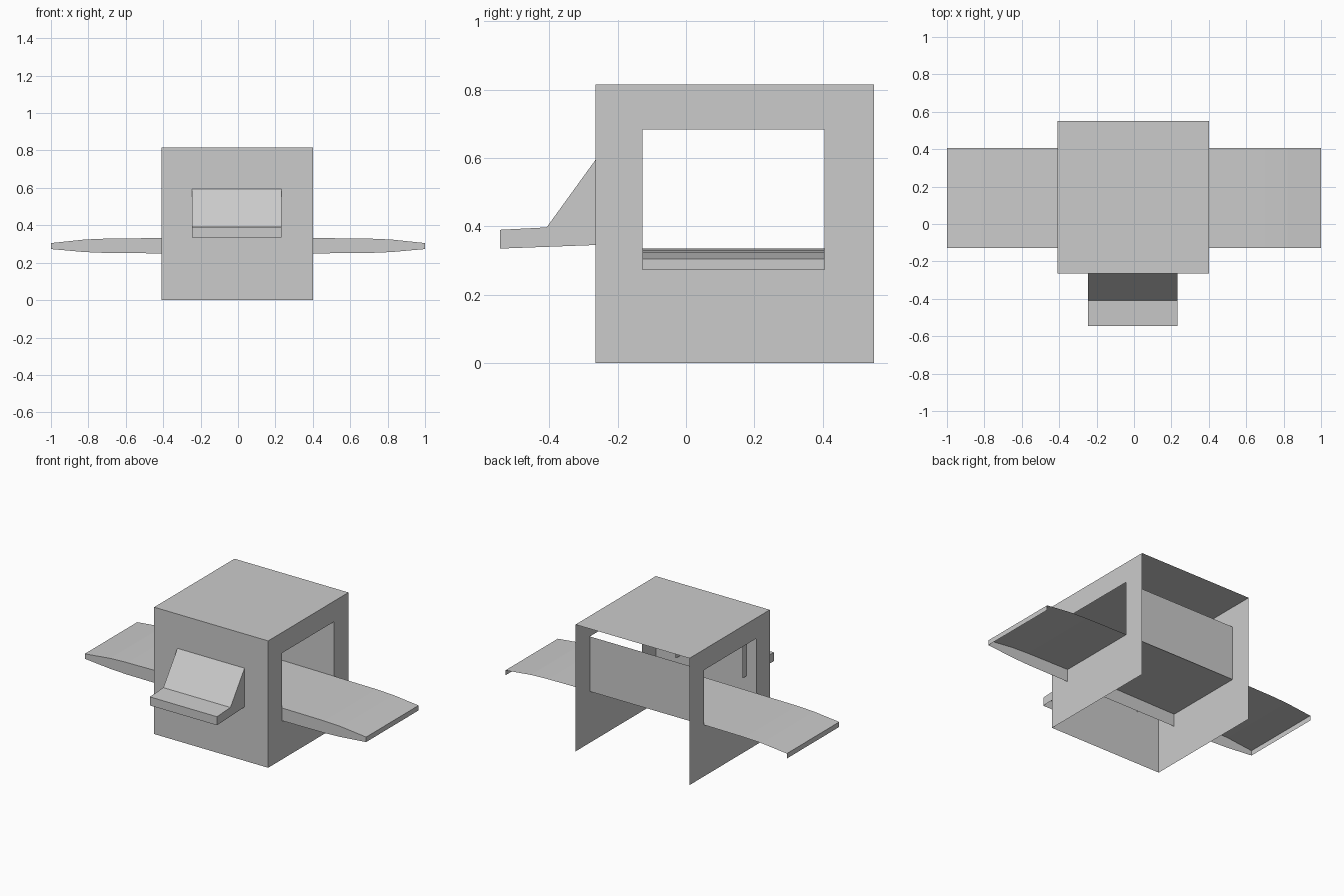
import bpy
import bmesh

cube = bpy.data.objects.get("Cube")
if cube:
    bpy.data.objects.remove(cube, do_unlink=True)

GREY = (0.6, 0.6, 0.6, 1.0)
mat = bpy.data.materials.new("plain grey")
mat.use_nodes = True
mat.diffuse_color = GREY
mat.node_tree.nodes["Principled BSDF"].inputs["Base Color"].default_value = GREY

# Body and window limits
X0, X1 = -0.41, 0.4
Y0, Y1 = -0.265, 0.55
TOP = 0.815
WY0, WY1 = -0.127, 0.405
WZ0, WZ1 = 0.33, 0.683


def sheet_object(name, polygons):
    """Make one object from a list of open sheets."""
    bm = bmesh.new()
    for points in polygons:
        bm.faces.new([bm.verts.new(p) for p in points])
    bmesh.ops.remove_doubles(bm, verts=bm.verts, dist=0.0005)
    mesh = bpy.data.meshes.new(name)
    bm.to_mesh(mesh)
    bm.free()
    mesh.materials.append(mat)
    obj = bpy.data.objects.new(name, mesh)
    bpy.context.collection.objects.link(obj)
    return obj


def extrude_x(profile, x0, x1):
    """Sweep a (y, z) polyline along x."""
    return [[(x0, *a), (x1, *a), (x1, *b), (x0, *b)]
            for a, b in zip(profile, profile[1:])]


# Front wall and roof, open at the back and bottom
sheet_object("front_wall_and_roof",
             extrude_x([(Y0, 0), (Y0, TOP), (Y1, TOP)], X0, X1))

# Side walls, each a frame around a window
outer = [(Y0, 0), (Y1, 0), (Y1, TOP), (Y0, TOP)]
inner = [(WY0, WZ0), (WY1, WZ0), (WY1, WZ1), (WY0, WZ1)]
for name, x in (("left_wall", X1), ("right_wall", X0)):
    order = 1 if x > 0 else -1
    frame = []
    for i in range(4):
        j = (i + 1) % 4
        quad = [(x, *p) for p in (outer[i], outer[j], inner[j], inner[i])]
        frame.append(quad[::order])
    sheet_object(name, frame)

# Panel joining the rear edges of both windows
sheet_object("rear_window_panel",
             extrude_x([(WY1, WZ1), (WY1, WZ0)], X0, X1))

# Wing: top skin, leading edge and tips, open below and behind
stations = [(0.0, 0.25, 0.336), (0.4, 0.25, 0.332), (0.7, 0.252, 0.329),
            (0.82, 0.257, 0.324), (1.0, 0.273, 0.305)]
stations = [(-x, lo, hi) for x, lo, hi in stations[:0:-1]] + stations
wing = []
for (xa, la, ha), (xb, lb, hb) in zip(stations, stations[1:]):
    wing.append([(xa, WY0, ha), (xb, WY0, hb), (xb, WY1, hb), (xa, WY1, ha)])
    wing.append([(xa, WY0, la), (xb, WY0, lb), (xb, WY0, hb), (xa, WY0, ha)])
for x, lo, hi in (stations[0], stations[-1]):
    tip = [(x, WY0, lo), (x, WY1, lo), (x, WY1, hi), (x, WY0, hi)]
    wing.append(tip if x > 0 else tip[::-1])
sheet_object("wing", wing)

# Nose: front, deck, sloped screen and sides, reaching just inside the wall
NX0, NX1 = -0.245, 0.232
nose = [(-0.545, 0.335), (-0.545, 0.39), (-0.408, 0.397), (-0.225, 0.65)]
sides = nose + [(-0.225, 0.347)]
sheet_object("nose", extrude_x(nose, NX0, NX1)
             + [[(NX0, *p) for p in sides],
                [(NX1, *p) for p in reversed(sides)]])
